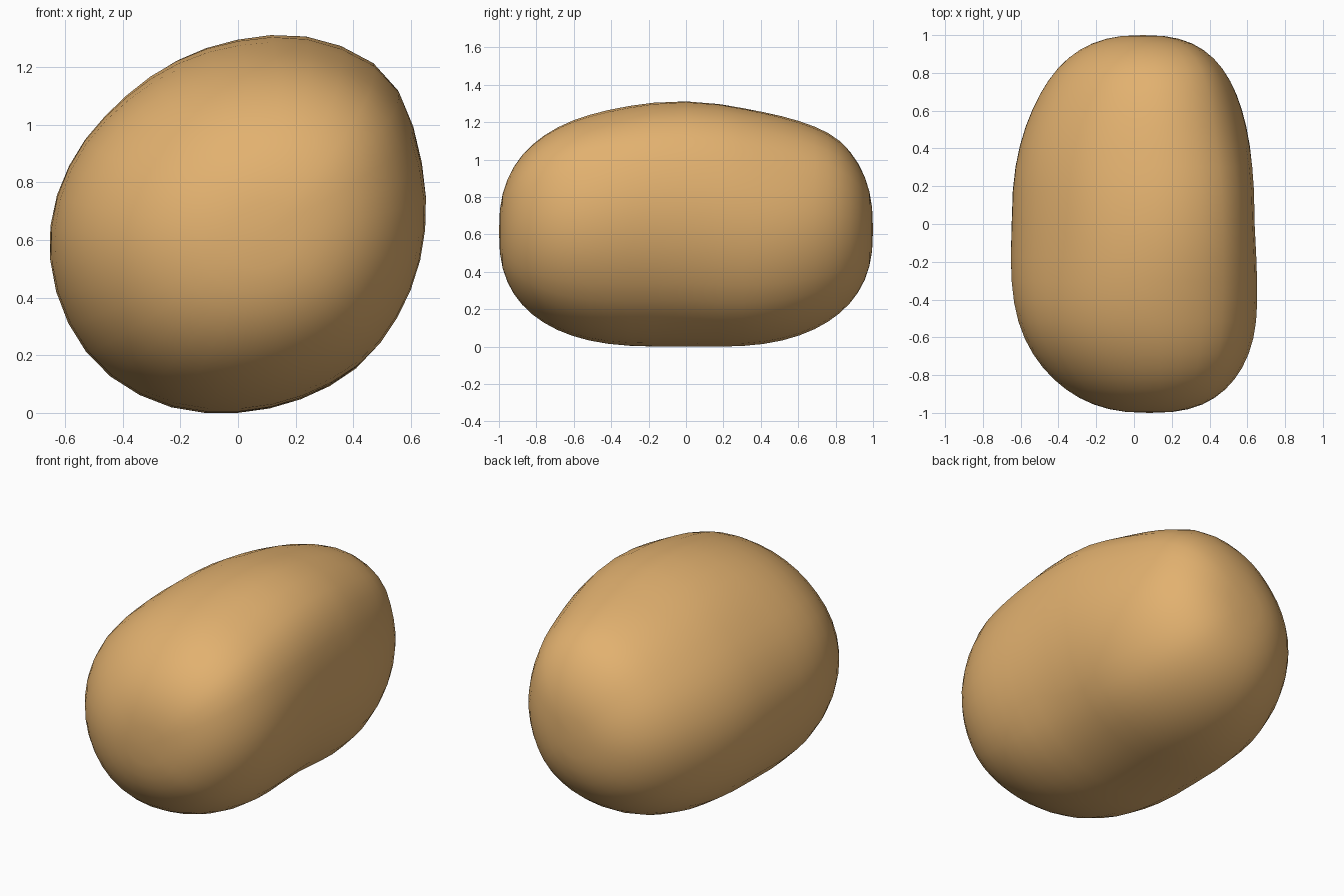
import bpy, bmesh, math

if "Cube" in bpy.data.objects:
    bpy.data.objects.remove(bpy.data.objects["Cube"])

SEG, RINGS, P = 36, 28, 2.52
# cross-section radius every 22.5 degrees, starting at +x, going towards +z
RADII = [.638, .68, .743, .71, .648, .607, .588, .608,
         .642, .667, .683, .673, .65, .64, .64, .628]
# gentle bumps and dents: y, angle, height, y width, angle width
BUMPS = [(-.05, 315, -.012, .28, 36),
         (.4, 315, .012, .3, 36),
         (-.62, 145, .045, .35, 42),
         (-.65, 355, .022, .3, 36),
         (.86, 95, .03, .16, 50),
         (.35, 85, -.018, .25, 40),
         (.6, 40, -.045, .35, 28),
         (-.4, 55, -.022, .3, 28),
         (.7, 190, -.015, .3, 40)]


def section(a):
    """Periodic Catmull-Rom lookup of the section radius at angle a."""
    t = a / (2 * math.pi) * 16
    i, f = int(t), t - int(t)
    p0, p1, p2, p3 = (RADII[(i + k) % 16] for k in (-1, 0, 1, 2))
    return .5 * (2 * p1 + (p2 - p0) * f + (2 * p0 - 5 * p1 + 4 * p2 - p3) * f * f
                 + (3 * p1 - p0 - 3 * p2 + p3) * f ** 3)


def centre(y):
    """Slightly bent spine: both ends sag towards +x and -z."""
    front = max(0, -y)
    x = (.05 if y > 0 else .085) * y * y
    z = .655 - .025 * (1 - math.exp(-4 * y * y)) - .01 * front * front
    return x, z


def point(y, scale, a):
    cx, cz = centre(y)
    r = section(a)
    for by, ba, h, wy, wa in BUMPS:
        off = (math.degrees(a) - ba + 180) % 360 - 180
        r += h * math.exp(-((y - by) / wy) ** 2 - (off / wa) ** 2)
    r *= scale
    wide = 1 + .07 * max(0, -y)
    return cx + r * wide * math.cos(a), y, cz + r * math.sin(a)


# lumpy body lofted from front tip to back tip
bm = bmesh.new()
rings = []
for i in range(1, RINGS):
    phi = math.pi * i / RINGS
    c = -math.cos(phi)
    y = math.copysign(abs(c) ** (2 / P), c)
    s = math.sin(phi) ** (2 / P)
    rings.append([bm.verts.new(point(y, s, 2 * math.pi * j / SEG)) for j in range(SEG)])
tips = []
for y in (-1, 1):
    cx, cz = centre(y)
    tips.append(bm.verts.new((cx, y, cz)))
for r0, r1 in zip(rings, rings[1:]):
    for j in range(SEG):
        k = (j + 1) % SEG
        bm.faces.new((r0[j], r0[k], r1[k], r1[j]))
for tip, ring in zip(tips, (rings[0], rings[-1])):
    for j in range(SEG):
        bm.faces.new((tip, ring[j], ring[(j + 1) % SEG]))
bmesh.ops.recalc_face_normals(bm, faces=bm.faces)

# rest on the ground, centred
xs = [v.co.x for v in bm.verts]
zmin = min(v.co.z for v in bm.verts)
for v in bm.verts:
    v.co.x -= (max(xs) + min(xs)) / 2
    v.co.z -= zmin
for f in bm.faces:
    f.smooth = True

mesh = bpy.data.meshes.new("potato_body")
bm.to_mesh(mesh)
bm.free()
mat = bpy.data.materials.new("golden tan")
mat.diffuse_color = (.76, .44, .16, 1)
mat.use_nodes = True
mat.node_tree.nodes["Principled BSDF"].inputs["Base Color"].default_value = mat.diffuse_color
mesh.materials.append(mat)
bpy.context.collection.objects.link(bpy.data.objects.new("potato_body", mesh))
